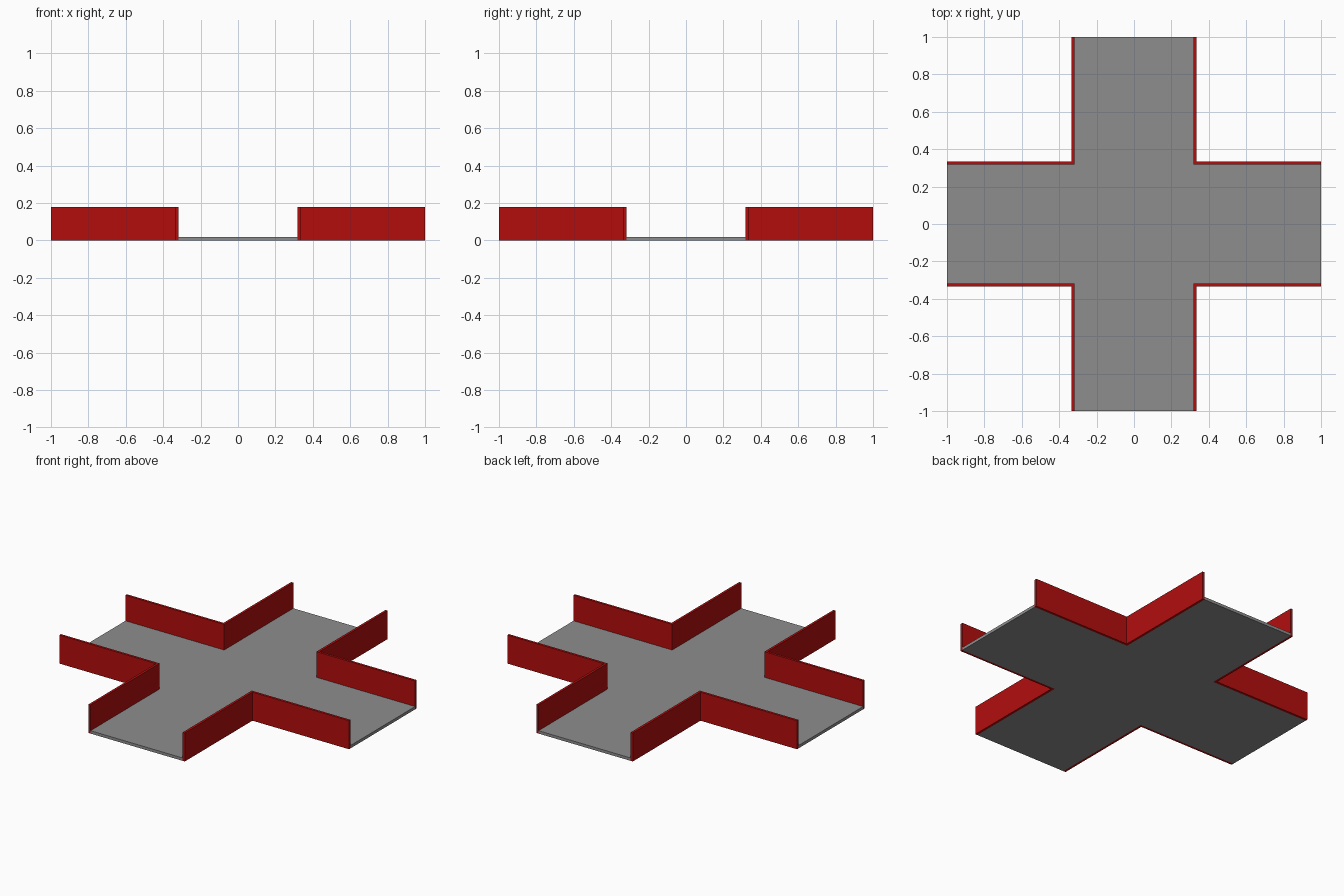
import bpy, bmesh

cube = bpy.data.objects.get("Cube")
if cube:
    bpy.data.objects.remove(cube, do_unlink=True)

INNER, OUTER = 0.318, 0.333   # wall faces, measured from the centre lines
FLOOR_H, WALL_H = 0.018, 0.178


def material(name, rgb):
    m = bpy.data.materials.new(name)
    m.use_nodes = True
    m.diffuse_color = (*rgb, 1)
    m.node_tree.nodes["Principled BSDF"].inputs["Base Color"].default_value = (*rgb, 1)
    return m


def prism(name, outline, height, mat):
    """Extrude a flat outline up from the ground."""
    bm = bmesh.new()
    face = bm.faces.new([bm.verts.new((x, y, 0)) for x, y in outline])
    top = bmesh.ops.extrude_face_region(bm, geom=[face])["geom"]
    bmesh.ops.translate(bm, vec=(0, 0, height),
                        verts=[v for v in top if isinstance(v, bmesh.types.BMVert)])
    bmesh.ops.recalc_face_normals(bm, faces=bm.faces)
    mesh = bpy.data.meshes.new(name)
    bm.to_mesh(mesh)
    bm.free()
    mesh.materials.append(mat)
    obj = bpy.data.objects.new(name, mesh)
    bpy.context.collection.objects.link(obj)
    return obj


grey = material("floor grey", (0.27, 0.27, 0.27))
red = material("wall red", (0.45, 0.004, 0.004))

# Cross-shaped floor: one corner notch turned through four quarters
outline = []
for c, s in ((1, 0), (0, 1), (-1, 0), (0, -1)):
    for x, y in ((1, -INNER), (1, INNER), (INNER, INNER)):
        outline.append((c * x - s * y, s * x + c * y))
prism("floor", outline, FLOOR_H, grey)

# L-shaped wall in each inner corner of the crossing
corner = [(INNER, INNER), (1, INNER), (1, OUTER),
          (OUTER, OUTER), (OUTER, 1), (INNER, 1)]
for side, sx in (("left", 1), ("right", -1)):
    for end, sy in (("front", -1), ("back", 1)):
        prism(f"{end}_{side}_wall", [(sx * x, sy * y) for x, y in corner], WALL_H, red)
